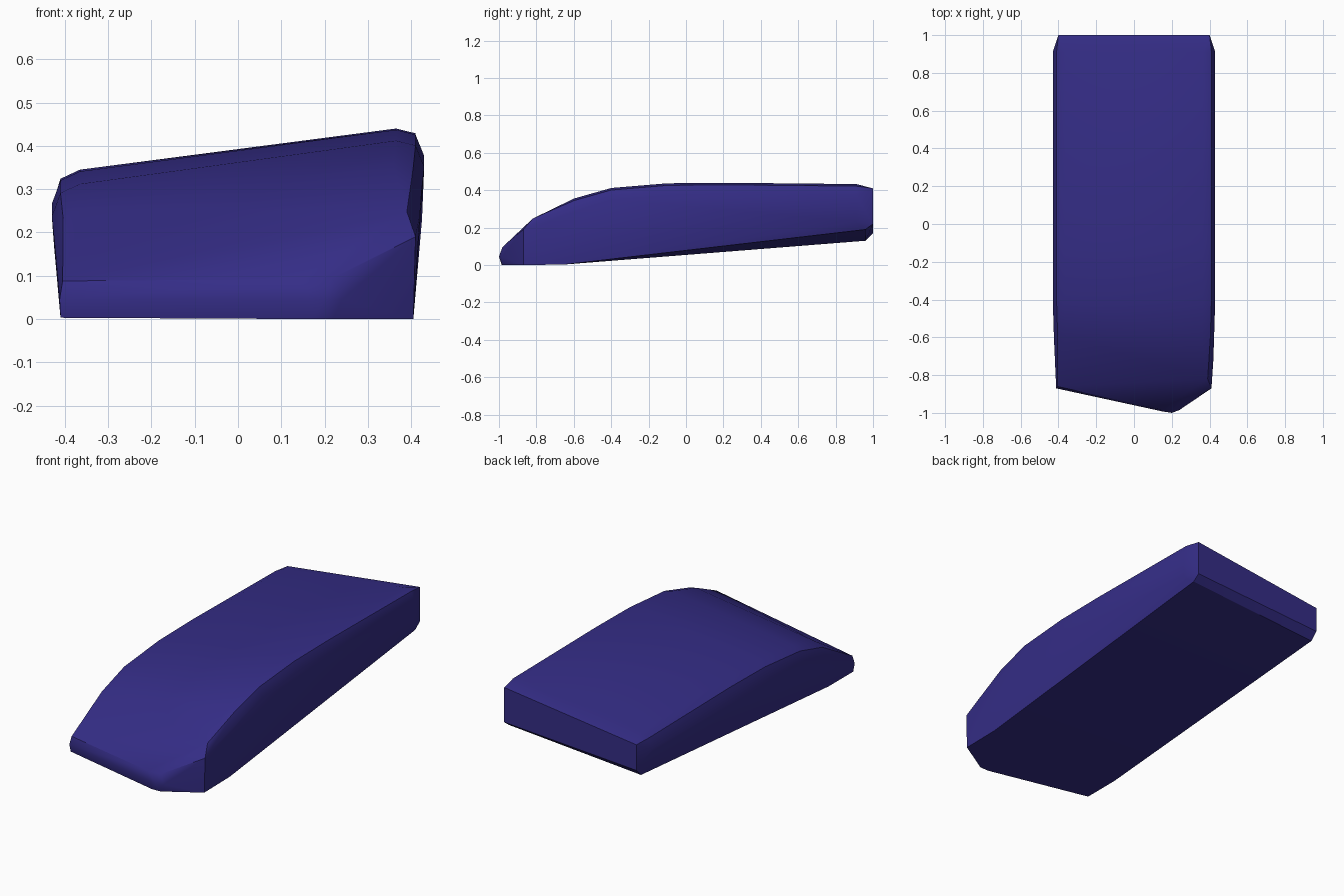
import bpy, bmesh, math

# Top profiles along the body: y, right ridge z, left ridge z, half width
stations = [
    (-0.60, 0.355, 0.255, 0.424),
    (-0.40, 0.412, 0.312, 0.43),
    (-0.10, 0.437, 0.341, 0.43),
    (0.20, 0.440, 0.345, 0.43),
    (0.91, 0.433, 0.336, 0.43),
]
pts = []

# Softened shoulders on both sides
for y, zr, zl, w in stations:
    pts += [(w - 0.065, y, zr), (w - 0.02, y, zr - 0.011), (w, y, zr - 0.06)]
    pts += [(-w + 0.065, y, zl), (-w + 0.02, y, zl - 0.021), (-w, y, zl - 0.075)]

# Lower side edges, rising towards the back and twisted
pts += [(0.405, -0.65, 0.003), (-0.41, -0.65, 0.003),
        (0.40, 0.96, 0.19), (-0.40, 0.96, 0.13),
        (0.425, 0.91, 0.23), (-0.425, 0.91, 0.17)]

# Back face
pts += [(0.40, 1.0, 0.41), (0.40, 1.0, 0.22),
        (-0.40, 1.0, 0.31), (-0.40, 1.0, 0.17)]

# Front corners
pts += [(-0.41, -0.86, 0.003), (-0.412, -0.87, 0.045), (-0.405, -0.86, 0.088),
        (0.405, -0.87, 0.0), (0.41, -0.87, 0.19), (0.39, -0.82, 0.248),
        (0.42, -0.72, 0.24)]

# Off-centre rounded nose
pts += [(0.17, -0.985, 0.0), (0.22, -0.982, 0.0),
        (0.15, -0.992, 0.045), (0.20, -1.0, 0.045), (0.24, -0.985, 0.045),
        (0.14, -0.982, 0.092), (0.22, -0.982, 0.095)]

bm = bmesh.new()
for p in pts:
    bm.verts.new(p)
hull = bmesh.ops.convex_hull(bm, input=bm.verts)
loose = [v for v in bm.verts if not v.link_faces]
bmesh.ops.delete(bm, geom=loose, context='VERTS')
bmesh.ops.dissolve_limit(bm, angle_limit=math.radians(1.0),
                         verts=bm.verts, edges=bm.edges)
bmesh.ops.recalc_face_normals(bm, faces=bm.faces)

mesh = bpy.data.meshes.new("tapered_block")
bm.to_mesh(mesh)
bm.free()
block = bpy.data.objects.new("tapered_block", mesh)
bpy.context.collection.objects.link(block)

# Dark indigo finish
mat = bpy.data.materials.new("indigo")
mat.diffuse_color = (0.035, 0.026, 0.24, 1)
mesh.materials.append(mat)

bpy.context.view_layer.objects.active = block
block.select_set(True)
bpy.ops.object.shade_smooth_by_angle(angle=math.radians(30))
